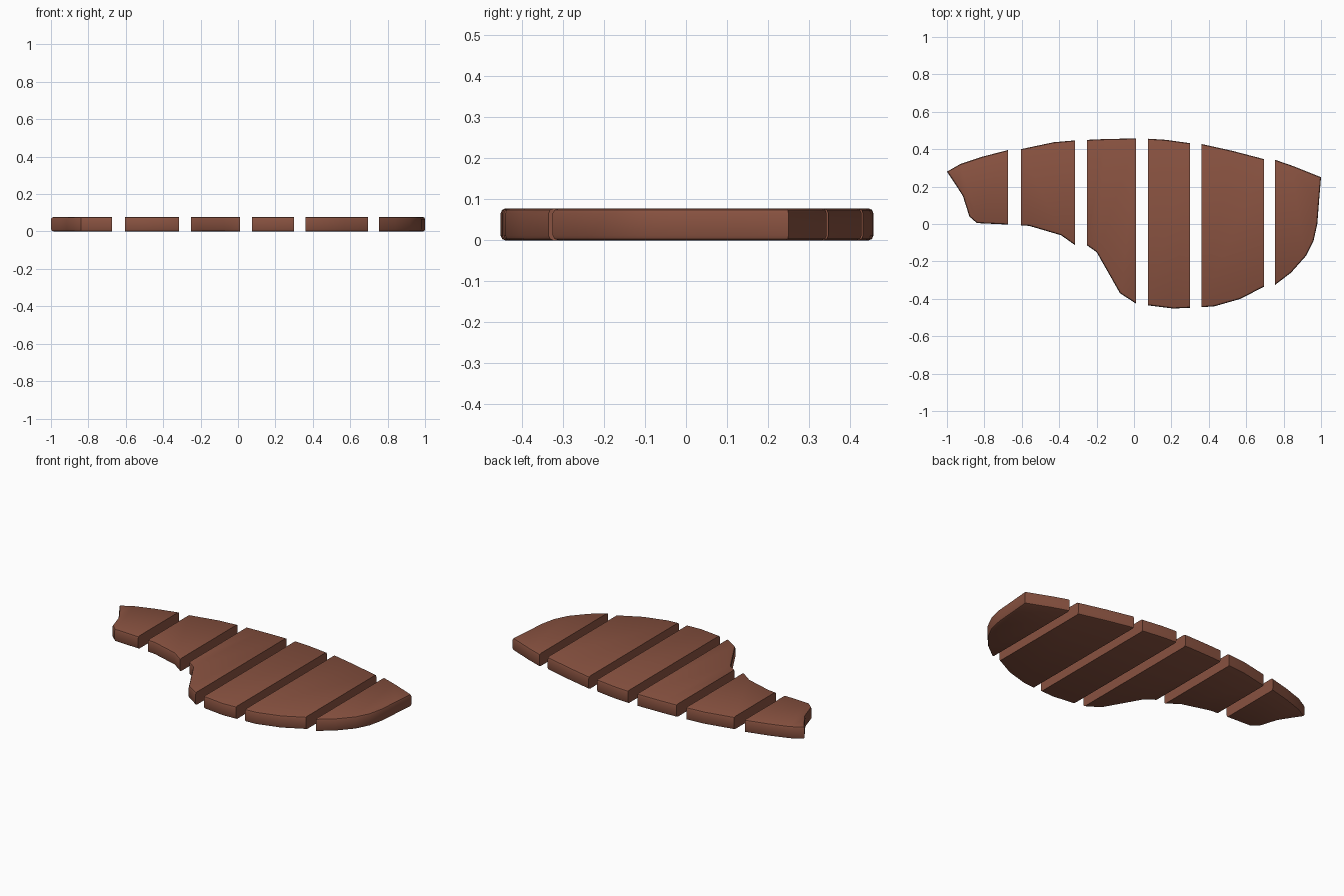
import bpy, bmesh, math

if "Cube" in bpy.data.objects:
    bpy.data.objects.remove(bpy.data.objects["Cube"])

THICK = 0.078
BEVEL = 0.012

# Full outline of the steak, clockwise from the left tip (top view)
OUTLINE = [(-1, .28), (-.93, .32), (-.81, .36), (-.675, .395), (-.605, .4), (-.43, .437),
           (-.315, .447), (-.16, .454), (-.02, .457), (.075, .456), (.17, .45), (.30, .432),
           (.36, .428), (.53, .39), (.695, .347), (.755, .343), (.85, .31), (1, .25),
           (.99, .13), (.98, 0), (.96, -.09), (.92, -.17), (.84, -.26), (.755, -.325),
           (.695, -.335), (.57, -.40), (.43, -.44), (.36, -.445), (.21, -.452), (.075, -.435),
           (.01, -.425), (-.075, -.37), (-.2, -.15), (-.25, -.115), (-.315, -.113),
           (-.39, -.06), (-.56, -.01), (-.675, -.003), (-.84, .005), (-.88, .04),
           (-.915, .15), (-.95, .205)]

# Left and right cut of every slice (None = natural end)
BANDS = [(None, -.675), (-.605, -.315), (-.25, .01), (.075, .30), (.36, .695), (.755, None)]

mat = bpy.data.materials.new("cooked_meat")
mat.diffuse_color = (0.25, 0.085, 0.052, 1)
mat.use_nodes = True
mat.node_tree.nodes["Principled BSDF"].inputs["Base Color"].default_value = mat.diffuse_color


def cut(bm, x, side):
    """Remove everything beyond x on the given side and cap the cut."""
    geom = bm.verts[:] + bm.edges[:] + bm.faces[:]
    res = bmesh.ops.bisect_plane(bm, geom=geom, dist=1e-5, plane_co=(x, 0, 0),
                                 plane_no=(side, 0, 0), clear_outer=True)
    edges = [e for e in bm.edges if e.is_boundary]
    bmesh.ops.edgeloop_fill(bm, edges=edges)


def slab():
    """Whole steak with softened top and bottom rims."""
    bm = bmesh.new()
    base = bm.faces.new([bm.verts.new((x, y, 0)) for x, y in OUTLINE])
    top = bmesh.ops.extrude_face_region(bm, geom=[base], use_keep_orig=True)
    bmesh.ops.translate(bm, vec=(0, 0, THICK),
                        verts=[v for v in top["geom"] if isinstance(v, bmesh.types.BMVert)])
    bmesh.ops.recalc_face_normals(bm, faces=bm.faces[:])
    rims = [e for e in bm.edges if abs(e.verts[0].co.z - e.verts[1].co.z) < 1e-5]
    bmesh.ops.bevel(bm, geom=rims, offset=BEVEL, segments=2, profile=0.5, affect='EDGES')
    return bm


# Slices
for i, (left, right) in enumerate(BANDS, 1):
    bm = slab()
    if left is not None:
        cut(bm, left, -1)
    if right is not None:
        cut(bm, right, 1)
    bmesh.ops.recalc_face_normals(bm, faces=bm.faces[:])
    mesh = bpy.data.meshes.new(f"meat_slice_{i}")
    bm.to_mesh(mesh)
    bm.free()
    mesh.materials.append(mat)
    obj = bpy.data.objects.new(f"meat_slice_{i}", mesh)
    bpy.context.collection.objects.link(obj)
    bpy.ops.object.select_all(action='DESELECT')
    obj.select_set(True)
    bpy.context.view_layer.objects.active = obj
    bpy.ops.object.shade_smooth_by_angle(angle=math.radians(30))
